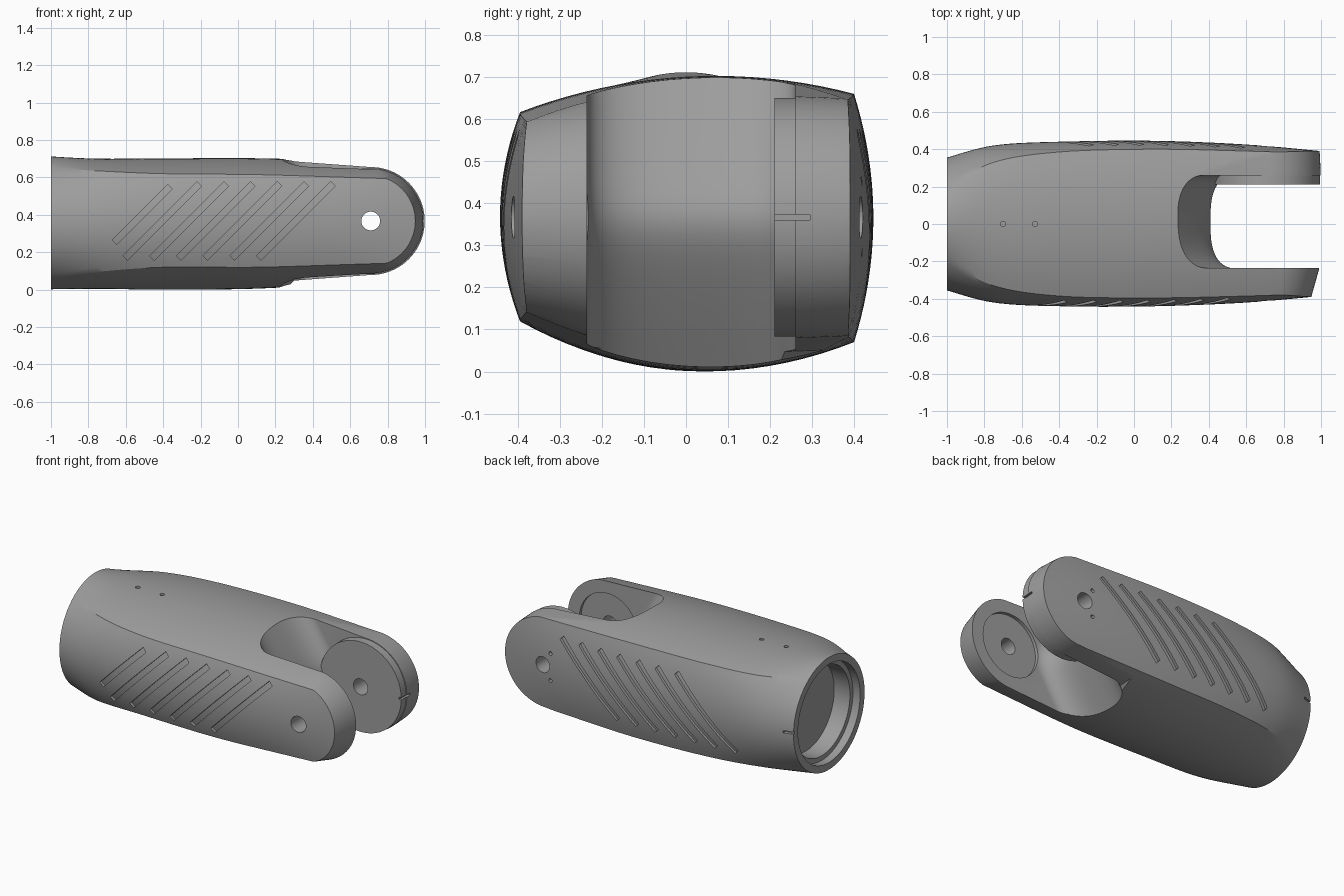
import bpy, bmesh, math
from mathutils import Matrix, Vector

old = bpy.data.objects.get("Cube")
if old:
    bpy.data.objects.remove(old, do_unlink=True)

grey = bpy.data.materials.new("satin_grey")
grey.use_nodes = True
COLOUR = (0.34, 0.34, 0.34, 1)
grey.diffuse_color = COLOUR
grey.node_tree.nodes["Principled BSDF"].inputs["Base Color"].default_value = COLOUR

AXLE_X, AXLE_Z = 0.71, 0.367


def to_object(name, bm):
    bmesh.ops.recalc_face_normals(bm, faces=bm.faces)
    mesh = bpy.data.meshes.new(name)
    bm.to_mesh(mesh)
    bm.free()
    mesh.materials.append(grey)
    ob = bpy.data.objects.new(name, mesh)
    bpy.context.collection.objects.link(ob)
    return ob


def loft(name, rings):
    """Skin equal-length closed rings and cap both ends."""
    bm = bmesh.new()
    rows = [[bm.verts.new(p) for p in ring] for ring in rings]
    n = len(rows[0])
    for a, b in zip(rows, rows[1:]):
        for i in range(n):
            j = (i + 1) % n
            bm.faces.new((a[i], a[j], b[j], b[i]))
    bm.faces.new(rows[0])
    bm.faces.new(rows[-1])
    return to_object(name, bm)


def cylinder(name, centre, axis, radius, length, sides=64):
    bm = bmesh.new()
    turn = Vector((0, 0, 1)).rotation_difference(Vector(axis)).to_matrix().to_4x4()
    bmesh.ops.create_cone(bm, cap_ends=True, segments=sides, radius1=radius,
                          radius2=radius, depth=length,
                          matrix=Matrix.Translation(centre) @ turn)
    return to_object(name, bm)


def boxes(name, transforms):
    bm = bmesh.new()
    for m in transforms:
        bmesh.ops.create_cube(bm, size=1, matrix=m)
    return to_object(name, bm)


def box_matrix(centre, size, tilt=0):
    return (Matrix.Translation(centre) @ Matrix.Rotation(tilt, 4, "Y")
            @ Matrix.Diagonal((*size, 1)))


def combine(target, tool, operation="DIFFERENCE"):
    mod = target.modifiers.new("cut", "BOOLEAN")
    mod.object, mod.operation, mod.solver = tool, operation, "EXACT"
    bpy.context.view_layer.objects.active = target
    bpy.ops.object.modifier_apply(modifier=mod.name)
    bpy.data.objects.remove(tool, do_unlink=True)


# Stations: x, front y, back y, front top, front bottom, back top, back bottom,
# then bulge of sides, top and bottom
STATIONS = [
    (-1, -.2, .2, .65, .064, .65, .064, .155, .062, .062),
    (-.75, -.33, .33, .635, .095, .655, .08, .09, .055, .083),
    (-.4, -.385, .385, .62, .12, .66, .075, .055, .06, .096),
    (.1, -.395, .4, .615, .12, .66, .07, .045, .063, .088),
    (.6, -.385, .39, .6, .135, .65, .08, .035, .06, .07),
    (1.05, -.37, .375, .585, .15, .64, .09, .01, .06, .06),
]


def smooth_stations(steps=8):
    last = len(STATIONS) - 1
    for i in range(last):
        p = [STATIONS[min(max(i + k, 0), last)] for k in (-1, 0, 1, 2)]
        for s in range(steps + (i == last - 1)):
            t = s / steps
            yield [b + t * (c - a) / 2 + t * t * (a - 2.5 * b + 2 * c - d / 2)
                   + t ** 3 * (3 * (b - c) + d - a) / 2 for a, b, c, d in zip(*p)]


def arc(a, b, bulge, steps):
    """Circular arc from a to b in the y-z plane, bulging to the right."""
    a, b = Vector(a), Vector(b)
    chord = b - a
    half = chord.length / 2
    along = chord.normalized()
    out = Vector((along.y, -along.x))
    radius = (half * half + bulge * bulge) / (2 * bulge)
    sweep = 2 * math.atan2(bulge, half)
    for k in range(steps):
        ang = sweep * (2 * k / steps - 1)
        yield ((a + b) / 2 + along * radius * math.sin(ang)
               + out * (radius * math.cos(ang) - radius + bulge))


def body_rings(inset=0):
    for x, yf, yb, tf, bf, tb, bb, side, top, bottom in smooth_stations():
        yf, yb = yf + inset, yb - inset
        edges = [((yf, bf), (yb, bb), bottom), ((yb, bb), (yb, tb), side),
                 ((yb, tb), (yf, tf), top), ((yf, tf), (yf, bf), side)]
        yield [(x, p.x, p.y) for a, b, bulge in edges for p in arc(a, b, bulge, 20)]


body = loft("fork_body", list(body_rings()))

# Rounded fork ends
rounding = []
for y, r in ((-.5, .21), (-.4, .235), (-.24, .28), (0, .29), (.22, .29), (.37, .284), (.5, .27)):
    ring = [(AXLE_X + r * math.cos(a), y, AXLE_Z + r * math.sin(a))
            for a in (math.pi * (k / 40 - .5) for k in range(41))]
    back = [(.3, .03), (.2, .12), (-1.2, .3)]
    ring += [(x, y, AXLE_Z + r + d) for x, d in back]
    ring += [(x, y, AXLE_Z - r - d) for x, d in reversed(back)]
    rounding.append(ring)
combine(body, loft("end_rounding", rounding), "INTERSECT")

# Slot between the prongs, with a ridged floor
slot = []
for k in range(37):
    z = -.1 + .025 * k
    t = (z - AXLE_Z) / .34
    floor = .41 - .18 * (math.sqrt(t * t + .05) - .22) / .8
    ring = [(1.3, .26, z)]
    for s in range(25):
        u = math.cos(math.pi * s / 24)
        ring.append((floor + .12 * (1 - math.sqrt(1 - abs(u) ** 3)), .0125 + .2475 * u, z))
    ring.append((1.3, -.235, z))
    slot.append(ring)
combine(body, loft("fork_slot", slot))

# Boss on the back prong, recess in the front prong, axle hole
combine(body, cylinder("boss", (AXLE_X, .255, AXLE_Z), (0, 1, 0), .284, .09, 96), "UNION")
combine(body, cylinder("recess", (AXLE_X, -.205, AXLE_Z), (0, 1, 0), .2, .1))
combine(body, cylinder("axle_hole", (AXLE_X, 0, AXLE_Z), (0, 1, 0), .05, 2, 48))

# Stepped bore in the rear end
for radius, depth in ((.31, .05), (.28, .16)):
    combine(body, cylinder("bore", (-1, 0, .357), (1, 0, 0), radius, 2 * depth, 96))

# Small pin holes on top and beside the axle
for x in (-.7, -.53):
    combine(body, cylinder("top_pin_hole", (x, 0, .7), (0, 0, 1), .014, .1, 16))
for side in (-1, 1):
    combine(body, cylinder("side_pin_hole", (.655, .42, AXLE_Z + side * .085),
                           (0, 1, 0), .012, .1, 16))

# Slanted grip grooves of even depth on both sides
bars = []
for i in range(7):
    short = .07 if i == 0 else 0
    bars.append(box_matrix((-.548 + .143 * i + short / 2, -.45, .367 + short / 2),
                           (.56 - 2 * short, .3, .034), -math.pi / 4))
    bars.append(box_matrix((-.43 + .135 * i, .45, .367), (.57, .3, .034), -math.pi / 4))
grooves = boxes("grip_grooves", bars)
combine(grooves, loft("groove_floor", list(body_rings(.017))))
combine(body, grooves)

# Alignment notches at both ends
combine(body, boxes("notches", [box_matrix((1, .25, AXLE_Z), (.04, .09, .014)),
                                box_matrix((-.98, .37, AXLE_Z), (.08, .05, .014))]))

# Smooth skin with crisp edges
bpy.ops.object.select_all(action="DESELECT")
body.select_set(True)
bpy.context.view_layer.objects.active = body
bpy.ops.object.shade_smooth_by_angle(angle=math.radians(28))
